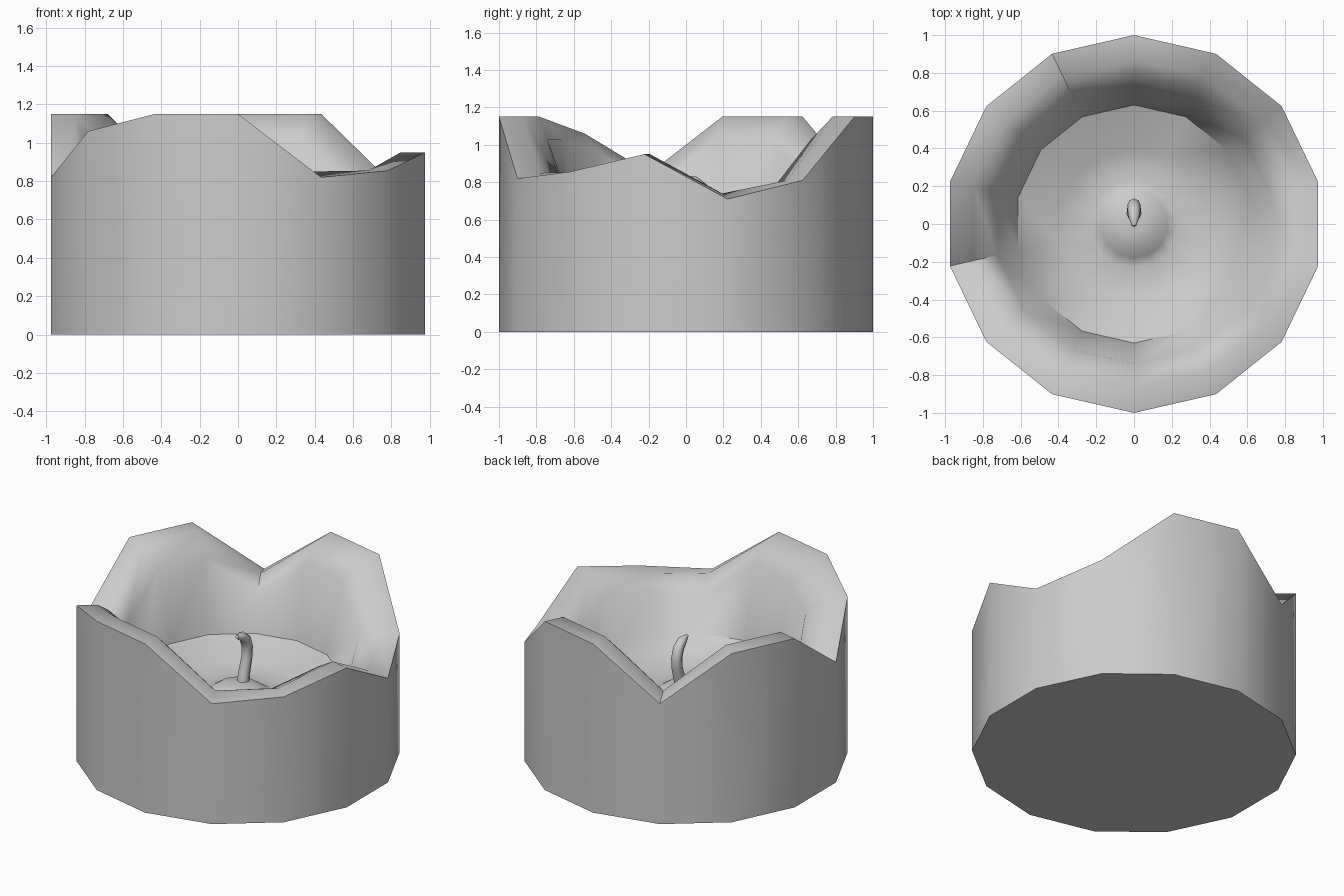
import bpy, bmesh, math

if "Cube" in bpy.data.objects:
    bpy.data.objects.remove(bpy.data.objects["Cube"])

N = 14
# Melted rim heights, counter-clockwise from the front corner (0, -1)
RIM = [1.15, 0.82, 0.855, 0.95, 0.71, 0.81, 1.15,
       1.15, 0.82, 1.15, 1.15, 0.82, 1.06, 1.15]


def loft(name, rings, angle):
    """Skin a list of equal-length vertex rings and cap both ends."""
    bm = bmesh.new()
    loops = [[bm.verts.new(p) for p in ring] for ring in rings]
    for a, b in zip(loops, loops[1:]):
        n = len(a)
        for i in range(n):
            j = (i + 1) % n
            bm.faces.new((a[i], a[j], b[j], b[i]))
    bm.faces.new(loops[0][::-1])
    bm.faces.new(loops[-1])
    bmesh.ops.recalc_face_normals(bm, faces=bm.faces)
    me = bpy.data.meshes.new(name)
    bm.to_mesh(me)
    bm.free()
    ob = bpy.data.objects.new(name, me)
    bpy.context.collection.objects.link(ob)
    bpy.ops.object.select_all(action='DESELECT')
    ob.select_set(True)
    bpy.context.view_layer.objects.active = ob
    bpy.ops.object.shade_smooth_by_angle(angle=math.radians(angle))
    return ob


def ring(r, height):
    """Ring of N corners; height maps a corner's rim height to z."""
    pts = []
    for i in range(N):
        a = -math.pi / 2 + 2 * math.pi * i / N
        pts.append((r * math.cos(a), r * math.sin(a), height(i)))
    return pts


def inner_lip(i):
    # Notches are slightly filled on the inside
    z = RIM[i]
    dip = z < RIM[i - 1] and z < RIM[(i + 1) % N]
    return z + (0.03 if dip else 0)


# Candle body: outer wall, rim, sunken pool and the mound around the wick
loft("candle_body", [
    ring(1.0, lambda i: 0.0),
    ring(1.0, lambda i: RIM[i]),
    ring(0.87, inner_lip),
    ring(0.74, lambda i: 0.13 + 0.78 * RIM[i]),
    ring(0.63, lambda i: 0.55),
    ring(0.40, lambda i: 0.46),
    ring(0.23, lambda i: 0.42),
    ring(0.18, lambda i: 0.45),
    ring(0.12, lambda i: 0.49),
    ring(0.05, lambda i: 0.50),
], 50)

# Wick: tapered tube bending back and curling forward at the tip (y, z, radius)
PATH = [(0.05, 0.46, 0.040), (0.07, 0.56, 0.037), (0.095, 0.64, 0.035),
        (0.10, 0.71, 0.035), (0.08, 0.77, 0.035), (0.04, 0.805, 0.030),
        (-0.01, 0.82, 0.012)]
sections = []
for k, (y, z, r) in enumerate(PATH):
    y0, z0, _ = PATH[max(k - 1, 0)]
    y1, z1, _ = PATH[min(k + 1, len(PATH) - 1)]
    length = math.hypot(y1 - y0, z1 - z0)
    ny, nz = (z1 - z0) / length, -(y1 - y0) / length
    sections.append([(r * math.cos(t), y + r * math.sin(t) * ny, z + r * math.sin(t) * nz)
                     for t in (2 * math.pi * s / 8 for s in range(8))])
loft("wick", sections, 60)
